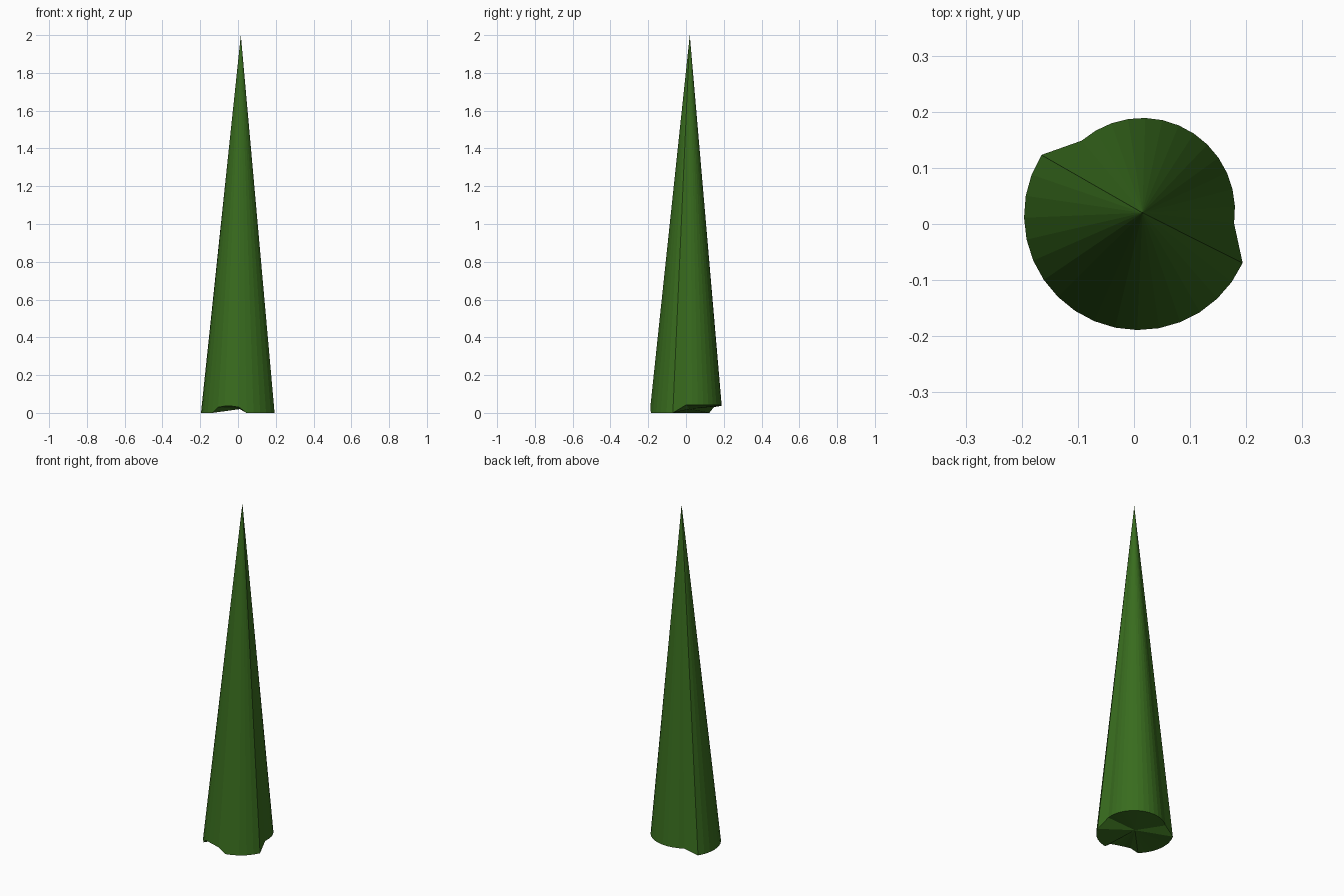
import bpy, bmesh
from math import cos, sin, radians

if "Cube" in bpy.data.objects:
    bpy.data.objects.remove(bpy.data.objects["Cube"])

APEX = (0.015, 0.02, 2.0)


def arc(cx, cy, r, a0, a1, n):
    step = (a1 - a0) / n
    return [(cx + r * cos(radians(a0 + i * step)),
             cy + r * sin(radians(a0 + i * step))) for i in range(n + 1)]


# wide front half of the rim, with a small raised notch
front = arc(0.008, 0.015, 0.204, 148, 335.5, 17)
notch = {8: 0.03, 9: 0.036, 10: 0.036, 11: 0.03}
rim = [(x, y, notch.get(i, 0.0)) for i, (x, y) in enumerate(front)]

# narrower back half, lifted off the ground
back = arc(0.015, 0.024, 0.165, -8, 131, 13)
rim += [(x, y, 0.043 - 0.012 * (i / 13) ** 3) for i, (x, y) in enumerate(back)]

# cone sides and a shallow fan closing the bottom
bm = bmesh.new()
ring = [bm.verts.new(p) for p in rim]
tip = bm.verts.new(APEX)
centre = bm.verts.new((0.01, 0.02, 0.02))
for a, b in zip(ring, ring[1:] + ring[:1]):
    bm.faces.new((a, b, tip))
    bm.faces.new((b, a, centre))
bmesh.ops.recalc_face_normals(bm, faces=bm.faces)

mesh = bpy.data.meshes.new("leaf_cone")
bm.to_mesh(mesh)
bm.free()
cone = bpy.data.objects.new("leaf_cone", mesh)
bpy.context.collection.objects.link(cone)

green = bpy.data.materials.new("leaf_green")
green.diffuse_color = (0.04, 0.15, 0.013, 1)
green.use_nodes = True
green.node_tree.nodes["Principled BSDF"].inputs["Base Color"].default_value = green.diffuse_color
mesh.materials.append(green)
